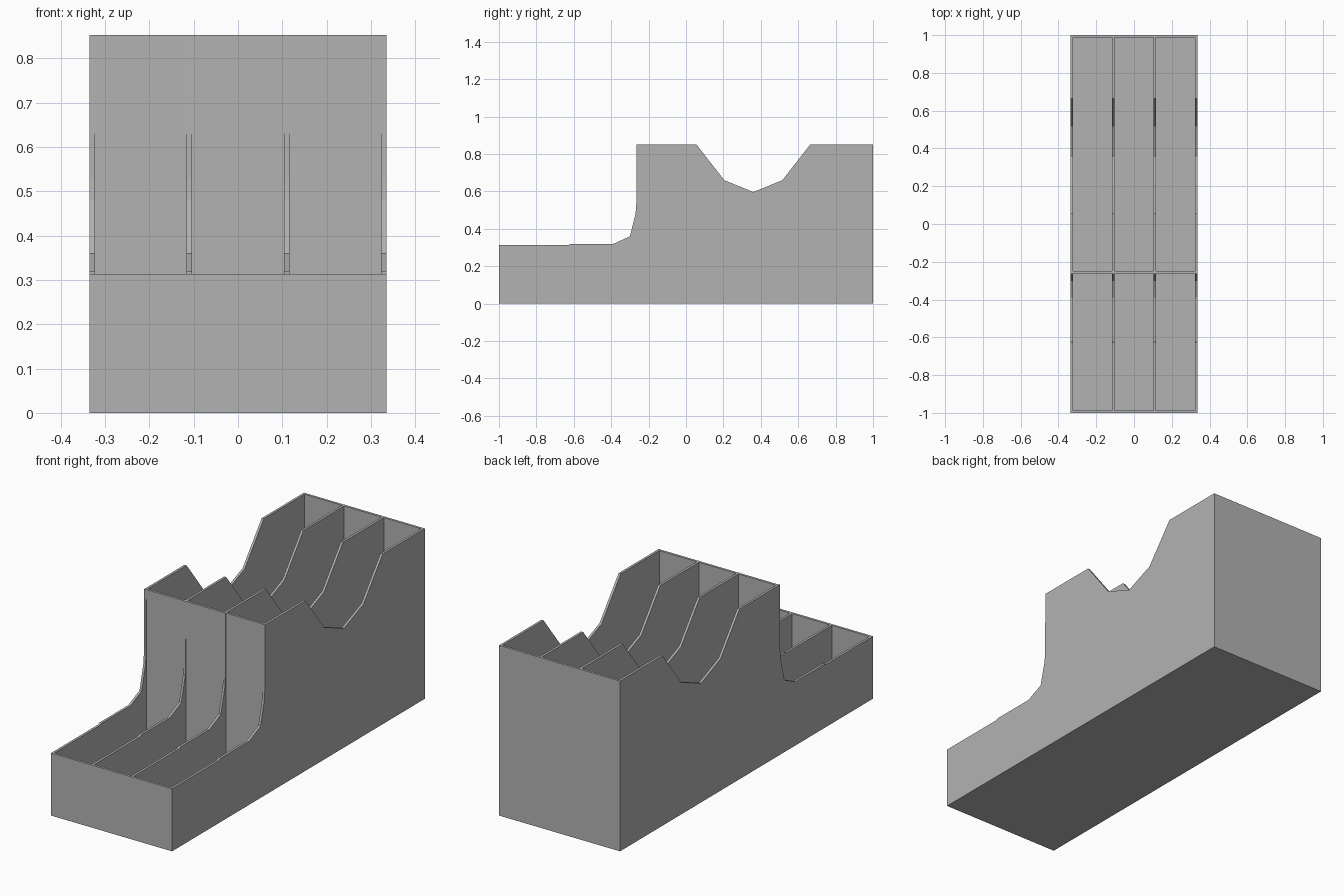
import bpy, bmesh

cube = bpy.data.objects.get("Cube")
if cube:
    bpy.data.objects.remove(cube, do_unlink=True)

# Single grey material
grey = bpy.data.materials.new("plain grey")
grey.use_nodes = True
colour = (0.45, 0.45, 0.45, 1)
grey.diffuse_color = colour
grey.node_tree.nodes["Principled BSDF"].inputs["Base Color"].default_value = colour

W, T, H, LOW = 0.335, 0.012, 0.852, 0.313   # half width, wall thickness, heights


def extrude_profile(name, profile, x0, x1):
    """Extrude a closed (y, z) outline from x0 to x1."""
    bm = bmesh.new()
    face = bm.faces.new([bm.verts.new((x0, y, z)) for y, z in profile])
    ext = bmesh.ops.extrude_face_region(bm, geom=[face])
    verts = [v for v in ext["geom"] if isinstance(v, bmesh.types.BMVert)]
    bmesh.ops.translate(bm, verts=verts, vec=(x1 - x0, 0, 0))
    bmesh.ops.recalc_face_normals(bm, faces=bm.faces)
    mesh = bpy.data.meshes.new(name)
    bm.to_mesh(mesh)
    bm.free()
    mesh.materials.append(grey)
    obj = bpy.data.objects.new(name, mesh)
    bpy.context.collection.objects.link(obj)
    return obj


def slab(name, y0, y1, z0, z1):
    """Cross panel fitted between the two side walls."""
    inner = W - T
    return extrude_profile(name, [(y0, z0), (y1, z0), (y1, z1), (y0, z1)], -inner, inner)


# Side walls and dividers share one stepped and scooped outline
outline = [(-1, 0), (1, 0), (1, H), (0.665, H), (0.515, 0.66), (0.36, 0.597),
           (0.205, 0.66), (0.055, H), (-0.264, H), (-0.266, 0.53), (-0.27, 0.48),
           (-0.3, 0.36), (-0.39, 0.319), (-0.62, 0.319), (-0.63, LOW), (-1, LOW)]
pitch = (2 * W - T) / 3
for i, name in enumerate(("right_wall", "right_divider", "left_divider", "left_wall")):
    x = -W + i * pitch
    extrude_profile(name, outline, x, x + T)

# Floor and cross panels
slab("floor", -1, 1, 0, T)
slab("front_panel", -1, -1 + T, 0, LOW)
slab("middle_panel", -0.262, -0.25, 0, H)
slab("back_panel", 1 - T, 1, 0, H)
